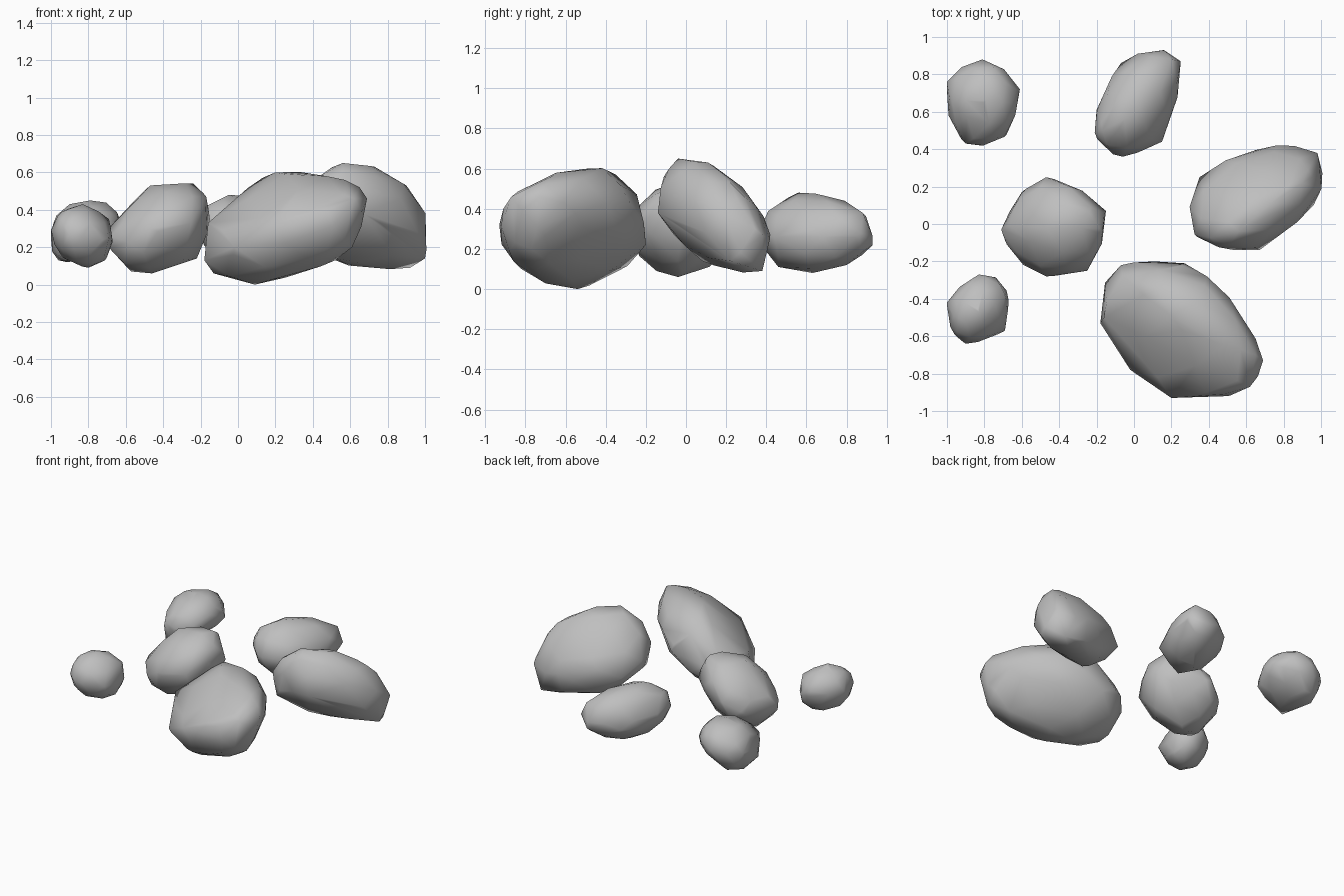
import bpy
import bmesh
from math import exp, sqrt
from mathutils import Matrix, Vector

default_cube = bpy.data.objects.get("Cube")
if default_cube:
    bpy.data.objects.remove(default_cube, do_unlink=True)

# One plain stone colour
stone = bpy.data.materials.new("stone_grey")
stone.use_nodes = True
grey = (0.52, 0.52, 0.52, 1)
stone.diffuse_color = grey
for node in stone.node_tree.nodes:
    if node.type == 'BSDF_PRINCIPLED':
        node.inputs["Base Color"].default_value = grey
        node.inputs["Roughness"].default_value = 0.9


def leaning_ellipsoid(corners):
    """Centre and shape matrix of an ellipsoid that fits the corners' box and lean."""
    axes = range(3)
    low = Vector([min(c[i] for c in corners) for i in axes])
    high = Vector([max(c[i] for c in corners) for i in axes])
    centre, half = (low + high) / 2, (high - low) / 2
    offsets = [c - centre for c in corners]

    def lean(i, j):
        shared = sum(o[i] * o[j] for o in offsets)
        spread = sum(o[i] ** 2 for o in offsets) * sum(o[j] ** 2 for o in offsets)
        return 0.95 * shared / sqrt(spread)

    xy, xz, yz = lean(0, 1), lean(0, 2), lean(1, 2)
    yy = sqrt(1 - xy * xy)
    zy = (yz - xy * xz) / yy
    zz = sqrt(max(0.05, 1 - xz * xz - zy * zy))
    skew = Matrix(((1, 0, 0), (xy, yy, 0), (xz, zy, zz)))
    return centre, Matrix.Diagonal(half) @ skew


def make_boulder(name, *corners):
    """Low-poly boulder: a leaning ball swelled out towards its corners (in hundredths)."""
    corners = [Vector(c) / 100 for c in corners]
    centre, shape = leaning_ellipsoid(corners)
    unshape = shape.inverted()
    spokes = [unshape @ (c - centre) for c in corners]

    # Rough ball whose radius blends between the nearby corners
    bm = bmesh.new()
    bmesh.ops.create_icosphere(bm, subdivisions=2, radius=1)
    points = []
    for v in bm.verts:
        direction = v.co.normalized()
        total, weight = 0.3, 0.3
        for spoke in spokes:
            near = exp(12 * (direction.dot(spoke.normalized()) - 1))
            total += near * spoke.length
            weight += near
        points.append(centre + shape @ (direction * 0.97 * total / weight))
    bm.clear()

    # Wrap a skin around the ball and the corners
    for p in points + corners:
        bm.verts.new(p)
    bmesh.ops.convex_hull(bm, input=list(bm.verts))
    loose = [v for v in bm.verts if not v.link_faces]
    bmesh.ops.delete(bm, geom=loose, context='VERTS')
    bmesh.ops.recalc_face_normals(bm, faces=list(bm.faces))
    for face in bm.faces:
        face.smooth = True

    mesh = bpy.data.meshes.new(name)
    bm.to_mesh(mesh)
    bm.free()
    mesh.materials.append(stone)
    boulder = bpy.data.objects.new(name, mesh)
    bpy.context.collection.objects.link(boulder)
    return boulder


# Large boulder at the front
make_boulder(
    "large_front_boulder",
    (-7, -22, 26), (11, -20, 22), (27, -21, 33), (39, -28, 43),
    (20, -49, 60), (13, -35, 57), (57, -67, 56), (65, -70, 52),
    (69, -73, 46), (66, -74, 31), (62, -87, 46), (48, -91, 40),
    (20, -93, 32), (-18, -53, 13), (-16, -50, 33), (-13, -52, 6),
    (9, -54, 0), (52, -68, 13), (61, -77, 20), (48, -88, 19),
    (20, -82, 10), (61, -55, 38), (-2, -78, 20))

# Tall boulder on the left, with a low back edge
make_boulder(
    "tall_left_boulder",
    (56, -4, 65), (73, 11, 63), (90, 22, 53), (93, 29, 46),
    (98, 38, 27), (92, 38, 9), (79, 36, 10), (100, 22, 14),
    (67, -14, 38), (51, -11, 56), (34, -7, 39), (36, -6, 27),
    (30, 10, 30), (35, 25, 28), (49, 34, 34), (76, 42, 27),
    (52, 8, 14), (52, 26, 13), (96, 10, 28))

# Round boulder in the middle
make_boulder(
    "middle_boulder",
    (-47, -2, 53), (-24, 6, 54), (-23, 9, 52), (-46, -4, 6),
    (-15, 7, 35), (-71, -3, 27), (-68, -11, 26), (-60, 17, 24),
    (-62, 3, 17), (-47, 25, 32), (-47, -28, 30), (-25, -25, 33),
    (-21, -17, 41), (-17, -5, 47), (-22, -4, 14), (-30, 17, 30))

# Slanting boulder at the back
make_boulder(
    "back_boulder",
    (-5, 56, 48), (5, 79, 44), (20, 88, 38), (16, 93, 22),
    (25, 87, 28), (-21, 49, 34), (-17, 50, 42), (-6, 36, 28),
    (15, 44, 26), (20, 59, 29), (0, 63, 8), (-7, 86, 24),
    (-14, 74, 22), (-20, 61, 27), (10, 80, 12), (0, 46, 11))

# Two small stones on the right
make_boulder(
    "small_back_stone",
    (-79, 66, 45), (-90, 66, 43), (-97, 64, 37), (-100, 76, 28),
    (-61, 72, 29), (-65, 73, 37), (-64, 59, 35), (-81, 88, 30),
    (-90, 43, 29), (-82, 42, 24), (-91, 46, 13), (-96, 70, 13),
    (-89, 79, 14), (-68, 48, 25))
make_boulder(
    "small_front_stone",
    (-83, -47, 43), (-94, -50, 39), (-100, -42, 29), (-69, -38, 35),
    (-67, -41, 23), (-80, -44, 9), (-94, -46, 15), (-71, -42, 13),
    (-83, -27, 30), (-90, -64, 27), (-96, -59, 28), (-69, -57, 25))
